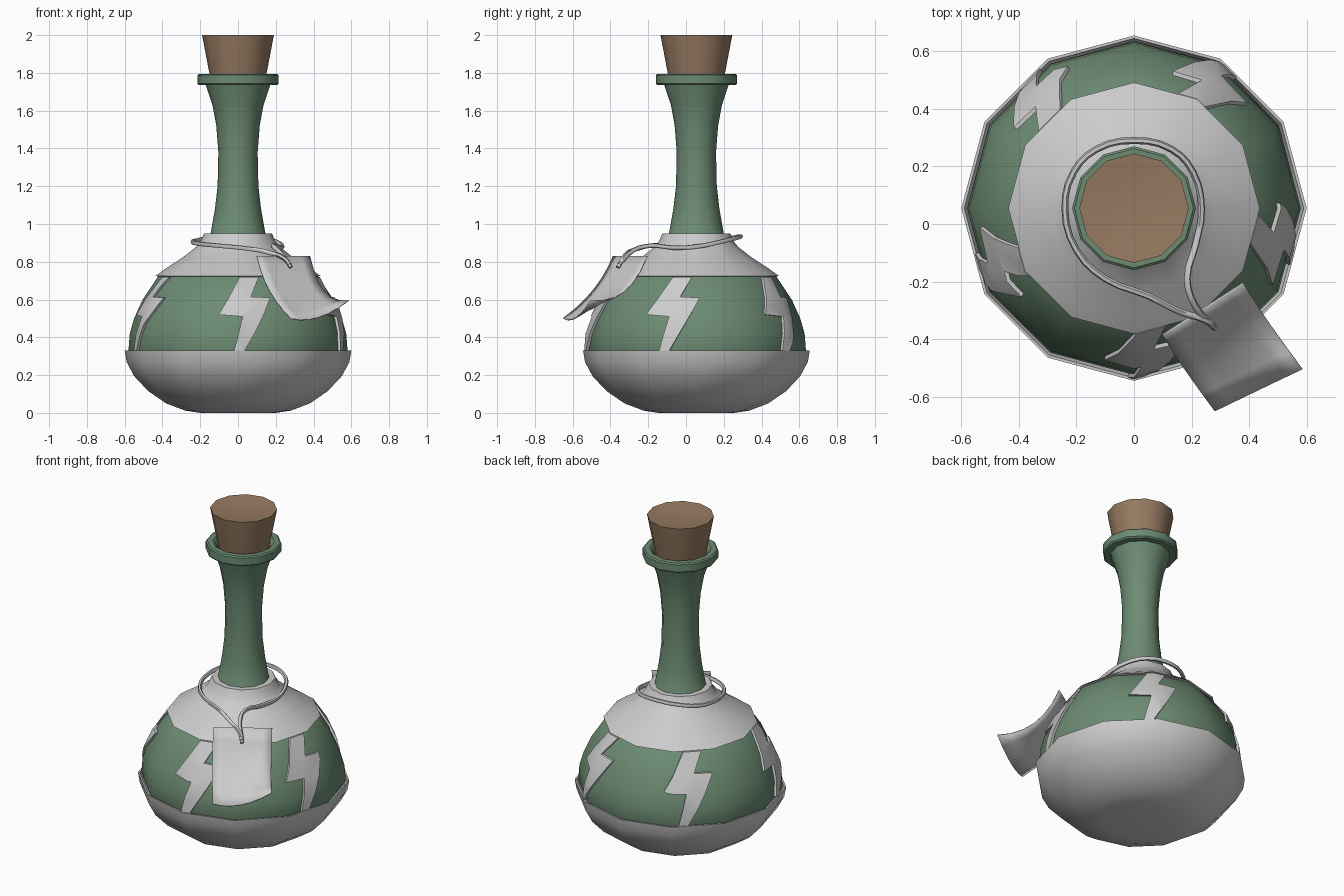
import bpy, bmesh, math
from mathutils import Vector

if "Cube" in bpy.data.objects:
    bpy.data.objects.remove(bpy.data.objects["Cube"])

CY = 0.055      # bottle axis offset in y
SIDES = 12


def material(name, rgb):
    m = bpy.data.materials.new(name)
    m.diffuse_color = (*rgb, 1)
    m.use_nodes = True
    m.node_tree.nodes["Principled BSDF"].inputs["Base Color"].default_value = m.diffuse_color
    return m


def finish(name, bm, mat=None, angle=40):
    bmesh.ops.recalc_face_normals(bm, faces=bm.faces)
    me = bpy.data.meshes.new(name)
    bm.to_mesh(me)
    bm.free()
    ob = bpy.data.objects.new(name, me)
    bpy.context.collection.objects.link(ob)
    if mat:
        me.materials.append(mat)
    smooth(ob, angle)
    return ob


def smooth(ob, angle=40):
    bpy.ops.object.select_all(action='DESELECT')
    ob.select_set(True)
    bpy.context.view_layer.objects.active = ob
    bpy.ops.object.shade_smooth_by_angle(angle=math.radians(angle))


def lathe(name, profile, mat=None, angle=40):
    """Revolve (radius, z) points; radius 0 makes a pole."""
    bm = bmesh.new()
    rings = []
    for r, z in profile:
        if r == 0:
            rings.append([bm.verts.new((0, CY, z))] * SIDES)
        else:
            rings.append([bm.verts.new((r * math.cos(i * math.tau / SIDES),
                                        CY + r * math.sin(i * math.tau / SIDES), z))
                          for i in range(SIDES)])
    for a, b in zip(rings, rings[1:]):
        for i in range(SIDES):
            j = (i + 1) % SIDES
            bm.faces.new(list(dict.fromkeys((a[i], a[j], b[j], b[i]))))
    return finish(name, bm, mat, angle)


def grid(bm, rows, cols, point):
    v = [[bm.verts.new(point(i / rows, j / cols)) for j in range(cols + 1)]
         for i in range(rows + 1)]
    for i in range(rows):
        for j in range(cols):
            bm.faces.new((v[i][j], v[i][j + 1], v[i + 1][j + 1], v[i + 1][j]))


green = material("green_glass", (0.15, 0.26, 0.17))
brown = material("cork_brown", (0.31, 0.195, 0.12))

# Glass bottle with flared neck and rolled lip
belly = [(0.58, 0.33), (0.573, 0.42), (0.55, 0.50), (0.505, 0.60), (0.425, 0.72)]
lathe("glass_bottle",
      [(0, 0.03), (0.25, 0.03), (0.42, 0.12), (0.55, 0.25)] + belly +
      [(0.29, 0.80), (0.20, 0.86), (0.145, 0.95), (0.122, 1.08), (0.108, 1.20),
       (0.104, 1.38), (0.115, 1.52), (0.135, 1.63), (0.17, 1.735), (0.207, 1.735),
       (0.215, 1.743), (0.215, 1.788), (0.207, 1.795), (0.175, 1.795), (0.158, 1.78),
       (0.14, 1.70)], green)

# Cork stopper
lathe("cork", [(0, 1.72), (0.135, 1.72), (0.152, 1.80), (0.19, 2.0), (0.10, 1.99), (0, 1.985)],
      brown)

# Metal cup around the base
lathe("base_cup", [(0, 0.0), (0.20, 0.0), (0.28, 0.012), (0.38, 0.05), (0.475, 0.115),
                   (0.55, 0.195), (0.59, 0.27), (0.60, 0.33), (0.59, 0.33), (0.578, 0.29)])

# Metal collar around the shoulder
lathe("shoulder_collar", [(0.415, 0.72), (0.437, 0.725), (0.385, 0.763), (0.29, 0.825),
                          (0.22, 0.88), (0.20, 0.905), (0.18, 0.95), (0.14, 0.95)])


# Lightning straps: flat outline in (degrees, z), cut at the belly facets, then wrapped
def on_belly(deg, z, lift):
    z = max(belly[0][1], min(belly[-1][1], z))
    for (r0, z0), (r1, z1) in zip(belly, belly[1:]):
        if z <= z1:
            r = r0 + (r1 - r0) * (z - z0) / (z1 - z0)
            break
    step = 360 / SIDES
    r = r * math.cos(math.radians(step / 2)) / math.cos(math.radians(deg % step - step / 2)) + lift
    a = math.radians(deg)
    return (r * math.cos(a), CY + r * math.sin(a), z)


bolt = [(-3, 0.72), (11, 0.72), (4, 0.615), (16, 0.61),
        (-0.5, 0.33), (-6, 0.33), (-1.5, 0.51), (-15, 0.52)]
bm = bmesh.new()
for k in range(5):
    centre = -86 + 72 * k
    part = bmesh.new()
    part.faces.new([part.verts.new((centre + d, z * 100, -0.005)) for d, z in bolt])
    cuts = [((a, 0, 0), (1, 0, 0)) for a in range(-120, 271, 15)]
    cuts += [((0, z * 100, 0), (0, 1, 0)) for _, z in belly[1:-1]]
    for co, no in cuts:
        bmesh.ops.bisect_plane(part, geom=part.verts[:] + part.edges[:] + part.faces[:],
                               plane_co=co, plane_no=no)
    top = bmesh.ops.extrude_face_region(part, geom=part.faces[:])["geom"]
    for v in top:
        if isinstance(v, bmesh.types.BMVert):
            v.co.z = 0.014
    for v in part.verts:
        v.co = on_belly(v.co.x, v.co.y / 100, v.co.z)
    me = bpy.data.meshes.new("strap_piece")
    part.to_mesh(me)
    part.free()
    bm.from_mesh(me)
    bpy.data.meshes.remove(me)
finish("lightning_straps", bm)

# Curled paper tag, interpolated from a 3 x 3 control net
net = [[(0.10, -0.385, 0.83), (0.24, -0.295, 0.83), (0.38, -0.205, 0.83)],
       [(0.165, -0.49, 0.65), (0.31, -0.41, 0.64), (0.46, -0.33, 0.64)],
       [(0.28, -0.65, 0.50), (0.425, -0.58, 0.505), (0.585, -0.505, 0.595)]]


def quad(p, t):
    return (Vector(p[0]) * (2 * t - 1) * (t - 1) + Vector(p[1]) * 4 * t * (1 - t)
            + Vector(p[2]) * t * (2 * t - 1))


bm = bmesh.new()
grid(bm, 6, 6, lambda t, s: quad([quad(row, s) for row in net], t))
tag = finish("paper_tag", bm)
mod = tag.modifiers.new("thickness", 'SOLIDIFY')
mod.thickness = 0.006
mod.offset = 0

# Cord looped round the neck and tied through the tag
path = [(0.28, -0.36, 0.77), (0.25, -0.335, 0.815), (0.16, -0.305, 0.85), (0.05, -0.25, 0.87),
        (-0.10, -0.19, 0.885), (-0.20, -0.09, 0.895), (-0.24, 0.05, 0.905),
        (-0.21, 0.18, 0.915), (-0.13, 0.26, 0.93), (0, 0.29, 0.935), (0.13, 0.26, 0.925),
        (0.205, 0.18, 0.905), (0.235, 0.05, 0.88), (0.215, -0.07, 0.875),
        (0.185, -0.19, 0.885), (0.21, -0.28, 0.86), (0.275, -0.355, 0.785)]
cu = bpy.data.curves.new("neck_cord", 'CURVE')
cu.dimensions = '3D'
cu.bevel_depth = 0.012
cu.bevel_resolution = 1
cu.resolution_u = 3
cu.use_fill_caps = True
sp = cu.splines.new('BEZIER')
sp.bezier_points.add(len(path) - 1)
for bp, co in zip(sp.bezier_points, path):
    bp.co = co
    bp.handle_left_type = bp.handle_right_type = 'AUTO'
cord = bpy.data.objects.new("neck_cord", cu)
bpy.context.collection.objects.link(cord)
bpy.ops.object.select_all(action='DESELECT')
cord.select_set(True)
bpy.context.view_layer.objects.active = cord
bpy.ops.object.convert(target='MESH')
smooth(bpy.context.view_layer.objects.active, 60)
